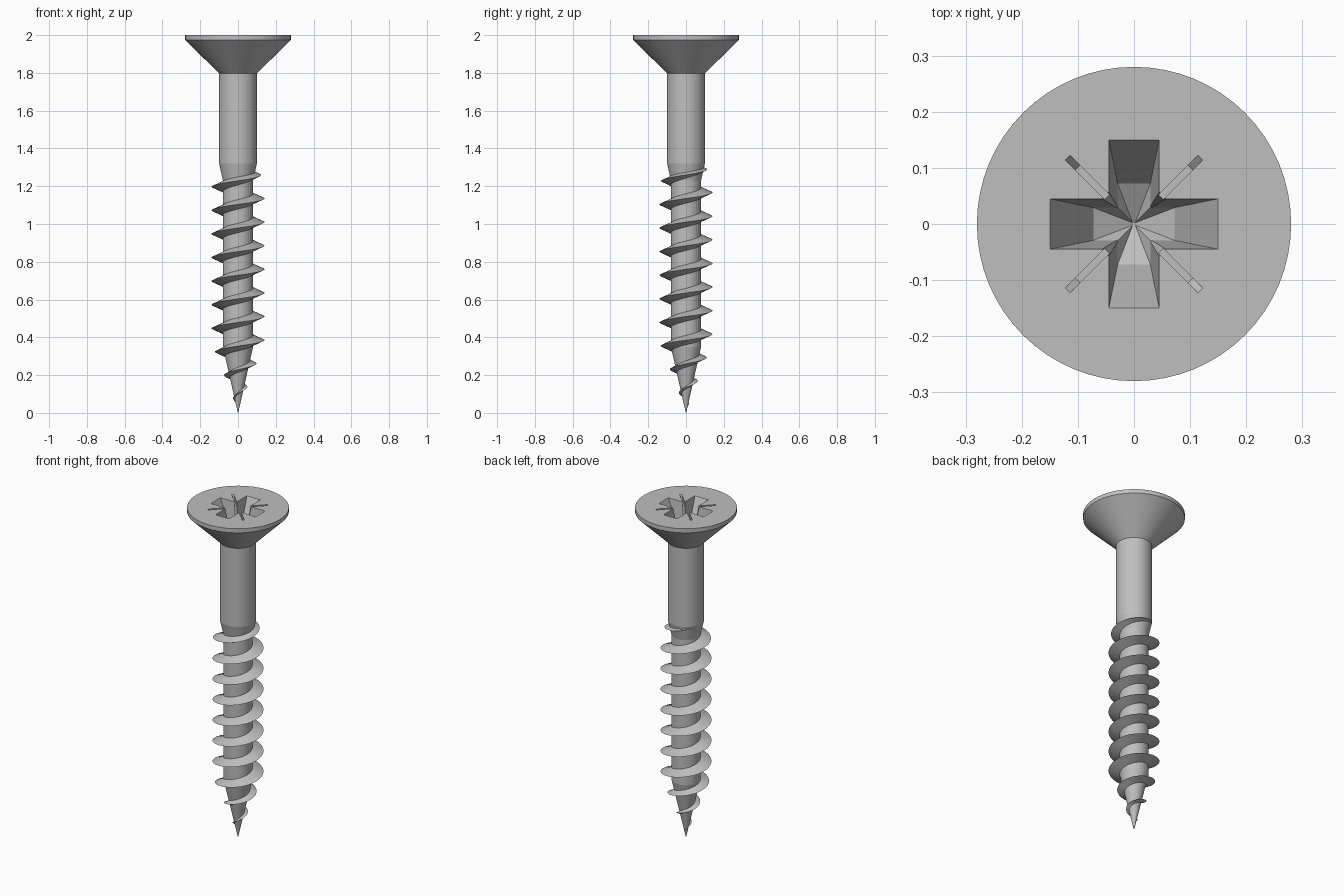
import bpy, bmesh, math
from mathutils import Matrix

if "Cube" in bpy.data.objects:
    bpy.data.objects.remove(bpy.data.objects["Cube"], do_unlink=True)

SEGMENTS = 64
PITCH = 0.125

steel = bpy.data.materials.new("grey steel")
steel.use_nodes = True
steel.diffuse_color = (0.52, 0.52, 0.52, 1)
steel.node_tree.nodes["Principled BSDF"].inputs["Base Color"].default_value = steel.diffuse_color


def make_object(name, bm):
    bmesh.ops.recalc_face_normals(bm, faces=bm.faces)
    mesh = bpy.data.meshes.new(name)
    bm.to_mesh(mesh)
    bm.free()
    mesh.materials.append(steel)
    obj = bpy.data.objects.new(name, mesh)
    bpy.context.collection.objects.link(obj)
    return obj


def activate(obj):
    bpy.ops.object.select_all(action="DESELECT")
    obj.select_set(True)
    bpy.context.view_layer.objects.active = obj


def skin(bm, rings):
    """Bridge a list of equal vertex rings and cap both ends."""
    for a, b in zip(rings, rings[1:]):
        n = len(a)
        for i in range(n):
            j = (i + 1) % n
            bm.faces.new((a[i], a[j], b[j], b[i]))
    bm.faces.new(rings[0])
    bm.faces.new(rings[-1])


def interpolate(points, z):
    for (z0, r0), (z1, r1) in zip(points, points[1:]):
        if z <= z1:
            return r0 + (r1 - r0) * max(0, z - z0) / (z1 - z0)
    return points[-1][1]


# Turned body: tip, core, shank and countersunk head
BODY = [(0, 0.001), (0.35, 0.08), (1.23, 0.08), (1.32, 0.1),
        (1.797, 0.1), (1.975, 0.28), (2, 0.28)]
bm = bmesh.new()
rings = []
for z, r in BODY:
    angles = [math.tau * i / SEGMENTS for i in range(SEGMENTS)]
    rings.append([bm.verts.new((r * math.cos(a), r * math.sin(a), z)) for a in angles])
skin(bm, rings)
body = make_object("screw_body", bm)


# Drive recess: tapered bars crossing at the centre
def cut_bar(name, sections, degrees):
    bm = bmesh.new()
    rings = [[bm.verts.new((sx * length, sy * width, z))
              for sx, sy in ((1, 1), (-1, 1), (-1, -1), (1, -1))]
             for length, width, z in sections]
    skin(bm, rings)
    bm.transform(Matrix.Rotation(math.radians(degrees), 4, "Z"))
    cutter = make_object(name, bm)
    cutter.hide_render = True
    activate(body)
    mod = body.modifiers.new(name, "BOOLEAN")
    mod.operation = "DIFFERENCE"
    mod.solver = "EXACT"
    mod.object = cutter
    bpy.ops.object.modifier_apply(modifier=mod.name)
    bpy.data.objects.remove(cutter, do_unlink=True)


ARM = [(0.155, 0.046, 2.01), (0.072, 0.029, 1.84), (0.002, 0.002, 1.8)]
NOTCH = [(0.074, 0.0125, 2.01), (0.043, 0.01, 1.842), (0.002, 0.002, 1.802)]
MARK = [(0.177, 0.006, 2.01), (0.142, 0.006, 1.975)]
for turn in (0, 90):
    cut_bar("recess_arm", ARM, turn)
    cut_bar("recess_notch", NOTCH, turn + 45)
    cut_bar("recess_mark", MARK, turn + 45)

# Right-handed thread: triangular section swept up a helix
CREST = [(0.03, 0.009), (0.13, 0.047), (0.37, 0.14), (1.2, 0.14),
         (1.26, 0.122), (1.29, 0.112), (1.31, 0.098)]
bm = bmesh.new()
rings = []
z_start, z_end = 0.03, 1.31
steps = int((z_end - z_start) / PITCH * SEGMENTS)
for i in range(steps + 1):
    z = z_start + (z_end - z_start) * i / steps
    a = math.tau * (z - 1.26) / PITCH
    core = interpolate(BODY, z)
    crest = max(interpolate(CREST, z), core + 0.001)
    root = core * 0.85
    half = 0.03 * min(1, (crest - root) / 0.07)
    rings.append([bm.verts.new((r * math.cos(a), r * math.sin(a), z + dz))
                  for r, dz in ((root, -half), (crest, 0), (root, half))])
skin(bm, rings)
thread = make_object("screw_thread", bm)

for obj in (body, thread):
    activate(obj)
    bpy.ops.object.shade_smooth_by_angle(angle=math.radians(10 if obj is body else 30))
